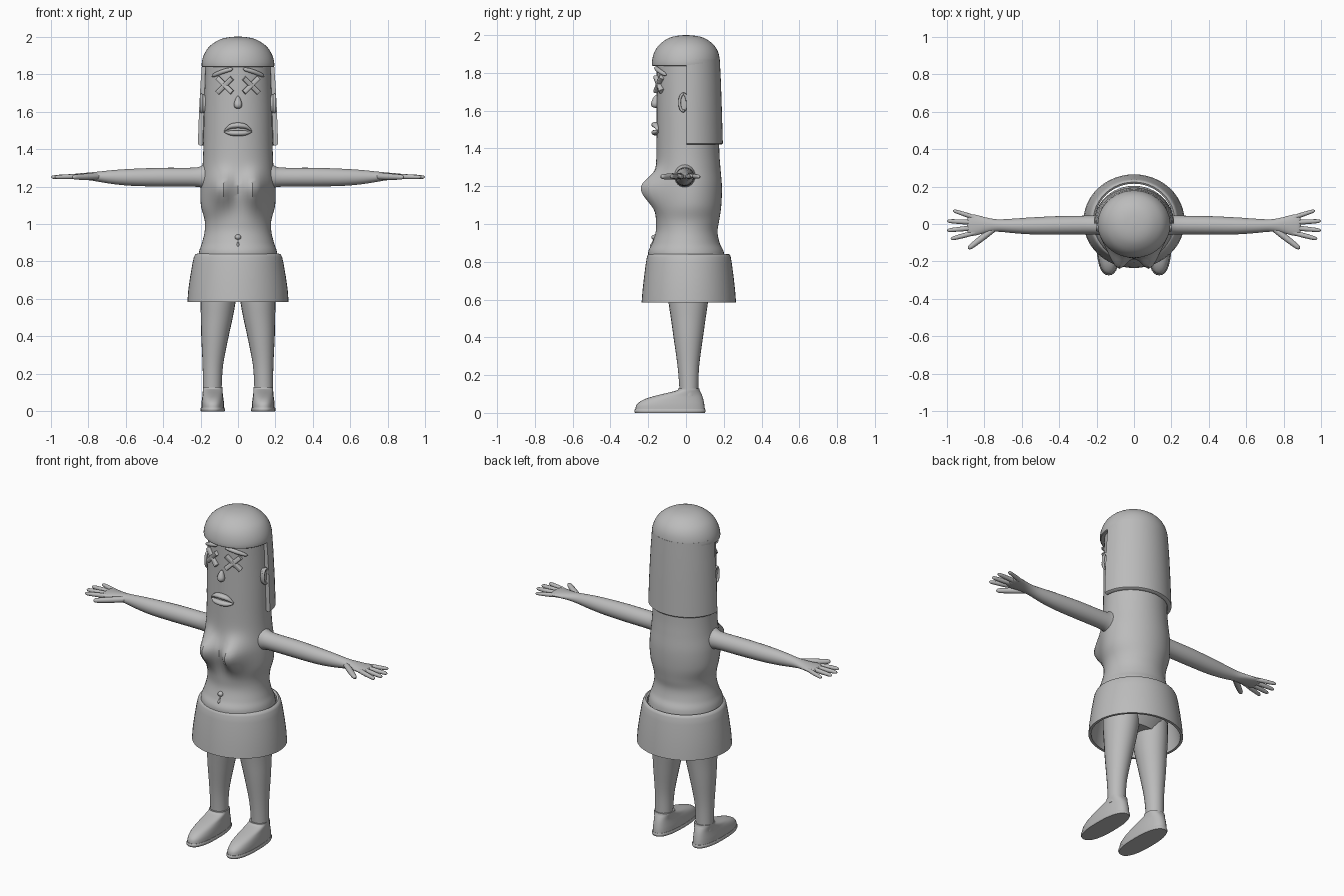
import bpy, bmesh, math
from mathutils import Vector

if "Cube" in bpy.data.objects:
    bpy.data.objects.remove(bpy.data.objects["Cube"])

grey = bpy.data.materials.new("plain grey")
grey.use_nodes = True
COLOUR = (0.5, 0.5, 0.5, 1)
grey.diffuse_color = COLOUR
grey.node_tree.nodes["Principled BSDF"].inputs["Base Color"].default_value = COLOUR

X, Y, Z = Vector((1, 0, 0)), Vector((0, 1, 0)), Vector((0, 0, 1))


def smooth_path(pts, sub):
    """Catmull-Rom interpolation of number tuples."""
    out = []
    for i in range(len(pts) - 1):
        a, b = pts[max(i - 1, 0)], pts[i]
        c, d = pts[i + 1], pts[min(i + 2, len(pts) - 1)]
        for s in range(sub):
            t = s / sub
            out.append([q + t / 2 * (r - p + t * (2 * p - 5 * q + 4 * r - w + t * (3 * (q - r) + w - p)))
                        for p, q, r, w in zip(a, b, c, d)])
    return out + [list(pts[-1])]


def loft(name, rings, closed=False, shape=None, angle=40):
    """Skin a list of equal point rings, capped or joined end to end."""
    bm = bmesh.new()
    rows = [[bm.verts.new(shape(p) if shape else p) for p in ring] for ring in rings]
    n = len(rows[0])
    for a, b in zip(rows, rows[1:] + (rows[:1] if closed else [])):
        for i in range(n):
            j = (i + 1) % n
            bm.faces.new((a[i], a[j], b[j], b[i]))
    if not closed:
        bm.faces.new(rows[0][::-1])
        bm.faces.new(rows[-1])
    bmesh.ops.recalc_face_normals(bm, faces=bm.faces)
    me = bpy.data.meshes.new(name)
    bm.to_mesh(me)
    bm.free()
    me.materials.append(grey)
    ob = bpy.data.objects.new(name, me)
    bpy.context.collection.objects.link(ob)
    bpy.ops.object.select_all(action="DESELECT")
    ob.select_set(True)
    bpy.context.view_layer.objects.active = ob
    bpy.ops.object.shade_smooth_by_angle(angle=math.radians(angle))
    return ob


def tube(name, pts, up=Z, axis=None, seg=16, sub=4, power=2, **kw):
    """Elliptical loft; each point is x, y, z, sideways radius, upward radius."""
    path = smooth_path(pts, sub)
    rings = []
    for k, (x, y, z, ru, rv) in enumerate(path):
        t = axis or (Vector(path[min(k + 1, len(path) - 1)][:3]) - Vector(path[max(k - 1, 0)][:3])).normalized()
        u = up.cross(t).normalized()
        v = t.cross(u)
        ring = []
        for i in range(seg):
            c, s = math.cos(math.tau * i / seg), math.sin(math.tau * i / seg)
            c, s = (math.copysign(abs(q) ** (2 / power), q) for q in (c, s))
            ring.append(Vector((x, y, z)) + u * c * max(ru, .001) + v * s * max(rv, .001))
        rings.append(ring)
    return loft(name, rings, **kw)


def upright(name, levels, cx=0, **kw):
    """Vertical loft from z, front y, back y, x radius."""
    return tube(name, [(cx, (f + b) / 2, z, r, (b - f) / 2) for z, f, b, r in levels], up=Y, axis=Z, **kw)


def face_y(x):
    return .01 - .165 * math.sqrt(1 - (x / .18) ** 2)


# Head and torso in one skin, with the bust pushed forward
def bust(p):
    if p.y < 0:
        spread = .075 if p.z > 1.19 else .1
        lift = sum(math.exp(-((p.x - s * .085) / .06) ** 2) for s in (-1, 1))
        p.y -= .095 * lift * math.exp(-((p.z - 1.19) / spread) ** 2) * min(1, -p.y / .08)
    return p


upright("body", [(.61, -.08, .1, .17), (.7, -.14, .16, .2), (.78, -.19, .2, .213), (.85, -.2, .2, .208),
                 (.9, -.178, .178, .192), (.96, -.16, .167, .178), (1.02, -.158, .176, .178),
                 (1.1, -.158, .187, .198), (1.2, -.16, .19, .2), (1.3, -.158, .182, .19),
                 (1.4, -.156, .176, .185), (1.6, -.155, .175, .182), (1.86, -.155, .17, .173)],
        seg=48, sub=6, shape=bust)

# Hair: domed cap with a fringe edge, and a half shell down the back
upright("hair_cap", [(1.838, -.165, .165, .178), (1.84, -.18, .178, .193), (1.875, -.178, .178, .191),
                     (1.915, -.165, .168, .176), (1.95, -.14, .145, .15), (1.98, -.1, .105, .106),
                     (1.995, -.055, .06, .06), (2, -.008, .008, .008)], seg=48, sub=3)


def hair_ring(z, rx, ry, thick):
    arc = [math.pi * i / 24 for i in range(25)]
    outer = [Vector((rx * math.cos(a), ry * math.sin(a) + .003, z)) for a in arc]
    inner = [Vector(((rx - thick) * math.cos(a), (ry - thick) * math.sin(a) + .003, z)) for a in reversed(arc)]
    return outer + inner


loft("back_hair", [hair_ring(*r) for r in ((1.42, .205, .184, .012), (1.427, .214, .192, .026),
                                           (1.6, .208, .187, .026), (1.75, .2, .182, .026),
                                           (1.87, .191, .176, .02))], angle=50)

# Skirt: hollow flared band with a rounded upper rim
skirt = [(.585, .27, .25), (.65, .265, .245), (.72, .255, .237), (.79, .243, .228), (.825, .235, .222),
         (.838, .228, .217), (.842, .218, .209), (.835, .209, .2), (.78, .222, .208), (.68, .242, .222),
         (.585, .255, .235)]
loft("skirt", [[Vector((rx * math.cos(a), .015 + ry * math.sin(a), z))
                for a in (math.tau * i / 48 for i in range(48))] for z, rx, ry in skirt], closed=True, angle=50)

# Face: nose and lips
tube("nose", [(0, -.156, 1.682, .004, .005), (0, -.16, 1.667, .013, .014), (0, -.164, 1.64, .022, .021),
              (0, -.163, 1.622, .017, .018), (0, -.16, 1.615, .004, .005)], up=Y, axis=Z)
for part, mid, end in (("upper_lip", 1.526, 1.496), ("lower_lip", 1.484, 1.492)):
    tube(part, [(x, face_y(x) - .008, end + (mid - end) * k, .003 + .017 * k, .003 + .012 * k)
                for x, k in ((-.074, 0), (-.04, .8), (0, 1), (.04, .8), (.074, 0))])

# Navel jewel: stud and hanging drop
tube("navel_stud", [(0, -.163, .945, .002, .002), (0, -.168, .939, .013, .011), (0, -.17, .93, .016, .013),
                    (0, -.168, .921, .013, .011), (0, -.165, .915, .002, .002)], up=Y, axis=Z, seg=12)
tube("navel_drop", [(0, -.168, .922, .004, .004), (0, -.178, .9, .004, .004), (0, -.184, .888, .007, .007),
                    (0, -.186, .878, .002, .002)], up=Y, axis=Z, seg=10)

# Paired parts, s = +1 is the left side
for s, side in ((1, "left"), (-1, "right")):
    # Crossed eyes
    for n, tilt in enumerate((1, -1)):
        ends = [(s * .07 + k * .036, 1.74 + k * tilt * .036) for k in (-1, -.9, .9, 1)]
        tube(f"{side}_eye_bar_{n + 1}", [(x, face_y(x) - .006, z, .013, .013) for x, z in ends],
             up=Y, sub=3, seg=16, power=5)
    # Slanted brow
    tube(f"{side}_brow", [(s * x, face_y(x) - .008, z, r, r) for x, z, r in
                          ((.028, 1.826, .003), (.04, 1.825, .01), (.085, 1.812, .012),
                           (.125, 1.795, .01), (.138, 1.788, .003))])
    # Ear: flat bowl with a raised rim
    tube(f"{side}_ear", [(s * .165, -.012, 1.64, .02, .045), (s * .188, -.014, 1.642, .022, .048),
                         (s * .192, -.014, 1.642, .01, .03)], axis=X)
    rim = [math.radians(a) for a in range(-110, 171, 35)]
    tube(f"{side}_ear_rim", [(s * .195, -.014 - .02 * math.cos(a), 1.643 + .046 * math.sin(a), .007, .008)
                             for a in rim], up=X, seg=10)
    # Arm flattening into the palm
    arm = [(.13, -.005, 1.255, .065, .07), (.185, -.005, 1.253, .055, .062), (.23, -.005, 1.25, .05, .051),
           (.4, -.007, 1.25, .049, .05), (.55, -.01, 1.249, .045, .046), (.65, -.01, 1.25, .038, .039),
           (.73, -.008, 1.252, .033, .029), (.79, -.006, 1.254, .041, .021), (.85, -.006, 1.254, .056, .016),
           (.88, -.006, 1.254, .054, .012), (.89, -.006, 1.254, .03, .005)]
    tube(f"{side}_arm", [(s * x, y, z, a, b) for x, y, z, a, b in arm], axis=X, seg=24)
    # Thumb and fingers
    digits = (("thumb", .74, -.02, .885, -.132, .017), ("index", .845, -.045, .978, -.08, .013),
              ("middle", .85, -.02, .997, -.034, .013), ("ring", .85, .008, .997, .016, .013),
              ("little", .845, .033, .965, .072, .012))
    for label, x0, y0, x1, y1, r in digits:
        tube(f"{side}_{label}_finger", [(s * (x0 + (x1 - x0) * t), y0 + (y1 - y0) * t, 1.254 - .004 * t, r * k, r * k)
                                        for t, k in ((0, .9), (.35, 1), (.7, .9), (.93, .7), (1, .15))], seg=12)
    # Leg, shoe and sole
    leg = [(.09, -.035, .065, .05, .137), (.13, -.035, .065, .05, .137), (.25, -.045, .07, .055, .134),
           (.4, -.066, .09, .073, .123), (.5, -.08, .104, .085, .113), (.59, -.093, .117, .094, .106),
           (.68, -.1, .125, .098, .1)]
    tube(f"{side}_leg", [(s * cx, (f + b) / 2, z, r, (b - f) / 2) for z, f, b, r, cx in leg],
         up=Y, axis=Z, seg=24)
    upright(f"{side}_shoe", [(.018, -.268, .1, .061), (.045, -.26, .097, .06), (.07, -.225, .092, .057),
                             (.09, -.165, .086, .054), (.108, -.09, .078, .053), (.12, -.047, .072, .053),
                             (.13, -.042, .07, .053)], cx=s * .135, seg=32, power=2.4)
    upright(f"{side}_sole", [(0, -.27, .1, .063), (.01, -.274, .104, .066), (.02, -.27, .101, .063)],
            cx=s * .135, seg=32, power=2.4)
